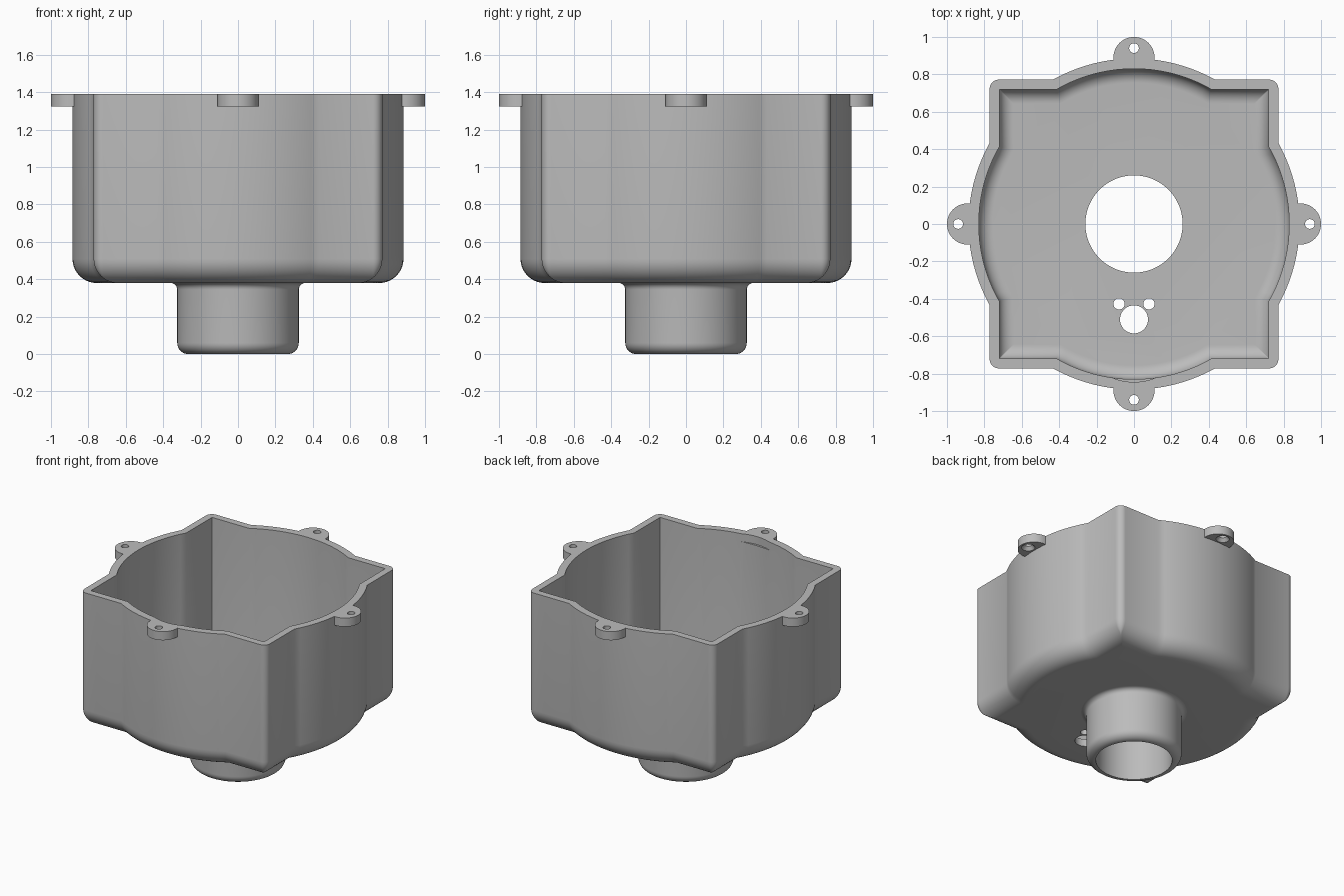
import bpy, bmesh
from math import sin, cos, pi, acos, radians

cube = bpy.data.objects.get("Cube")
if cube:
    bpy.data.objects.remove(cube, do_unlink=True)

grey = bpy.data.materials.new("matte grey")
grey.use_nodes = True
COLOUR = (0.5, 0.5, 0.5, 1)
grey.diffuse_color = COLOUR
grey.node_tree.nodes["Principled BSDF"].inputs["Base Color"].default_value = COLOUR

TOP, FLOOR = 1.39, 0.38


def finish(name, bm):
    bmesh.ops.recalc_face_normals(bm, faces=bm.faces)
    mesh = bpy.data.meshes.new(name)
    bm.to_mesh(mesh)
    bm.free()
    obj = bpy.data.objects.new(name, mesh)
    bpy.context.collection.objects.link(obj)
    mesh.materials.append(grey)
    return obj


def activate(obj):
    bpy.ops.object.select_all(action='DESELECT')
    obj.select_set(True)
    bpy.context.view_layer.objects.active = obj


def smooth(obj):
    activate(obj)
    bpy.ops.object.shade_smooth_by_angle(angle=radians(30))


def loft(name, rings, closed=False):
    """Skin a stack of rings; cap the ends, or join last to first."""
    bm = bmesh.new()
    loops = [[bm.verts.new(p) for p in ring] for ring in rings]
    pairs = list(zip(loops, loops[1:]))
    if closed:
        pairs.append((loops[-1], loops[0]))
    else:
        bm.faces.new(loops[0])
        bm.faces.new(loops[-1])
    for a, b in pairs:
        for i in range(len(a)):
            j = (i + 1) % len(a)
            bm.faces.new((a[i], a[j], b[j], b[i]))
    return finish(name, bm)


def circle(r, z, x=0, y=0, n=48):
    return [(x + r * cos(2 * pi * i / n), y + r * sin(2 * pi * i / n), z) for i in range(n)]


def cylinder(name, x, y, r, z0, z1, r_top=None, n=48):
    return loft(name, [circle(r, z0, x, y, n), circle(r_top or r, z1, x, y, n)])


def outline(half, rad, corner, z):
    """A rounded square merged with a larger circle."""
    a = acos(half / rad)
    quarter = [(rad * cos(t), rad * sin(t)) for t in (a * (i / 10 - 1) for i in range(21))]
    c = half - corner
    quarter += [(c + corner * cos(t), c + corner * sin(t)) for t in (pi / 2 * i / 8 for i in range(9))]
    pts = []
    for _ in range(4):
        pts += [(x, y, z) for x, y in quarter]
        quarter = [(-y, x) for x, y in quarter]
    return pts


def rounded_rings(half, rad, corner, bottom, fillet):
    """Wall rings rising from a floor with a filleted edge."""
    rings = []
    for i in range(11):
        t = pi / 2 * i / 10
        d = fillet * (1 - sin(t))
        rings.append(outline(half - d, rad - d, max(0.004, corner - d),
                             bottom + fillet * (1 - cos(t))))
    return rings + [outline(half, rad, corner, TOP)]


def cut(target, cutter):
    mod = target.modifiers.new("cut", 'BOOLEAN')
    mod.operation = 'DIFFERENCE'
    mod.solver = 'EXACT'
    mod.object = cutter
    activate(target)
    bpy.ops.object.modifier_apply(modifier=mod.name)
    bpy.data.objects.remove(cutter, do_unlink=True)


# Housing: outer skin, rim, inner skin
outer = rounded_rings(0.772, 0.885, 0.05, FLOOR, 0.13)
inner = rounded_rings(0.72, 0.83, 0.005, FLOOR + 0.055, 0.075)
housing = loft("housing", outer + inner[::-1])

# Floor opening, cable holes and the shallow relief in the front rim
cut(housing, cylinder("bore", 0, 0, 0.26, 0.2, 0.6, n=96))
for x, y, r in ((0, -0.51, 0.075), (-0.08, -0.427, 0.03), (0.08, -0.427, 0.03)):
    cut(housing, cylinder("hole", x, y, r, 0.2, 0.6))
cut(housing, cylinder("relief", 0, -0.545, 0.3, 1.33, 1.5, n=96))
smooth(housing)

# Neck: turned tube with a rounded lip and a flared root
profile = [(0.26, FLOOR), (0.26, 0)]
for i in range(9):
    t = pi / 2 * i / 8
    profile.append((0.265 + 0.06 * sin(t), 0.06 - 0.06 * cos(t)))
for i in range(7):
    t = pi / 2 * i / 6
    profile.append((0.36 - 0.035 * cos(t), FLOOR - 0.035 + 0.035 * sin(t)))
neck = loft("neck", [circle(r, z, n=96) for r, z in profile], closed=True)
smooth(neck)

# Four mounting ears, each drilled and countersunk from below
for name, dx, dy in (("left", 1, 0), ("right", -1, 0), ("front", 0, -1), ("back", 0, 1)):
    # Half-round tip with a straight root that stops inside the wall
    flat = [(0.85, -0.11)]
    flat += [(0.89 + 0.11 * cos(t), 0.11 * sin(t)) for t in (pi * (i / 24 - 0.5) for i in range(25))]
    flat.append((0.85, 0.11))
    place = [(u * dx - v * dy, u * dy + v * dx) for u, v in flat]
    ear = loft(name + "_mounting_ear", [[(x, y, z) for x, y in place] for z in (1.325, TOP)])
    hx, hy = 0.94 * dx, 0.94 * dy
    cut(ear, cylinder("screw_hole", hx, hy, 0.026, 1.2, 1.5, n=24))
    cut(ear, cylinder("countersink", hx, hy, 0.05, 1.32, 1.35, 0.026, n=24))
    smooth(ear)
